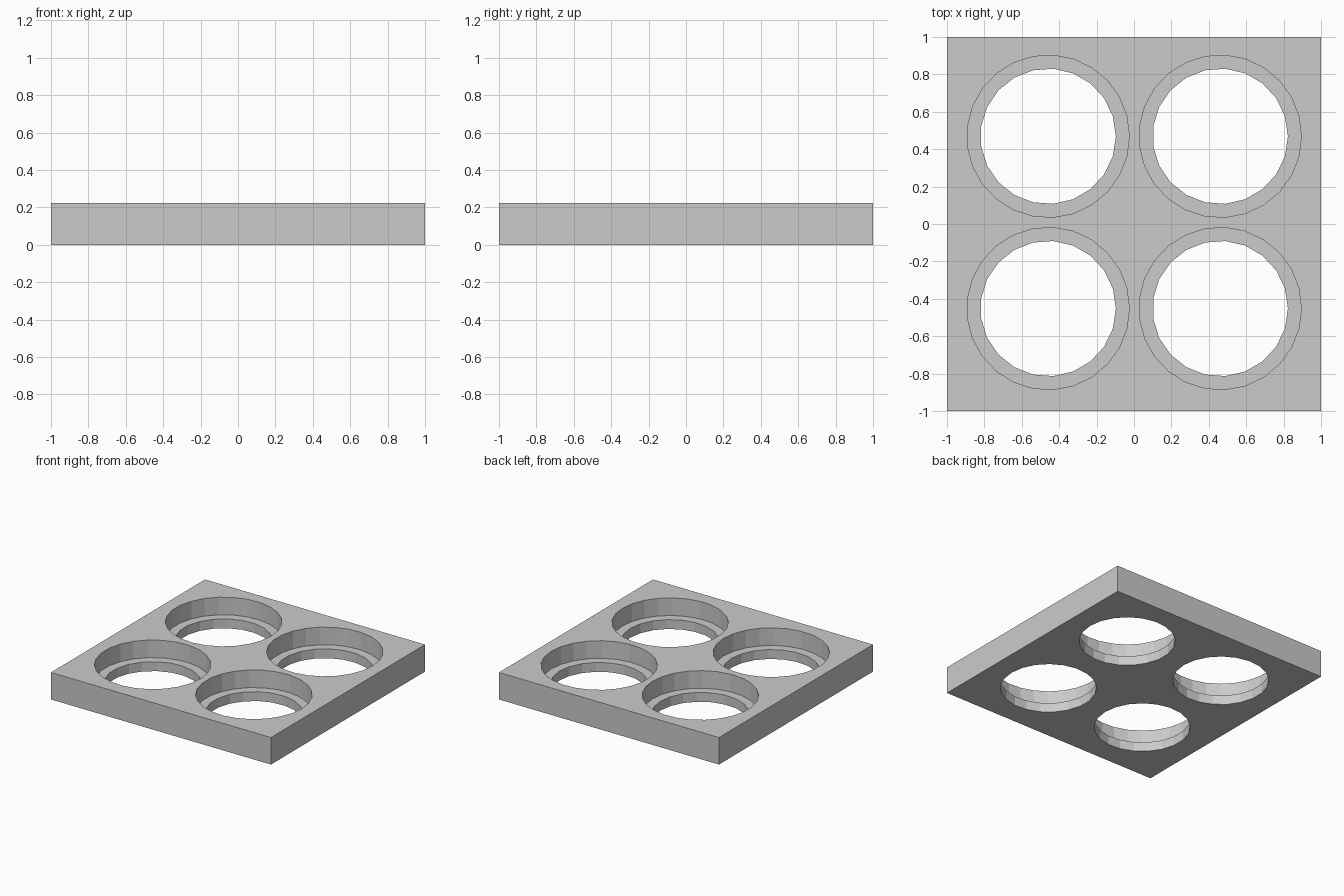
import bpy
import math

cube = bpy.data.objects.get("Cube")
if cube:
    bpy.data.objects.remove(cube, do_unlink=True)

HEIGHT = 0.222
LEDGE = 0.077

grey = bpy.data.materials.new("plain grey")
grey.use_nodes = True
COLOUR = (0.6, 0.6, 0.6, 1)
grey.diffuse_color = COLOUR
grey.node_tree.nodes["Principled BSDF"].inputs["Base Color"].default_value = COLOUR


def hole_cutter(name, x, y, radius, sides, bottom, top):
    """Upright prism with its first corner towards +x."""
    bpy.ops.mesh.primitive_cylinder_add(
        vertices=sides, radius=radius, depth=top - bottom,
        location=(x, y, (top + bottom) / 2), rotation=(0, 0, -math.pi / 2))
    cutter = bpy.context.object
    cutter.name = name
    cutter.data.materials.append(grey)
    cutter.hide_render = True
    return cutter


# Square plate
bpy.ops.mesh.primitive_cube_add(size=1, location=(0, 0, HEIGHT / 2))
plate = bpy.context.object
plate.name = "tray_plate"
plate.scale = (2, 2, HEIGHT)
bpy.ops.object.transform_apply(location=True, rotation=False, scale=True)
plate.data.materials.append(grey)

# Four stepped holes: a wide recess above a narrower through hole
cutters = []
for x in (-0.459, 0.461):
    for y in (-0.452, 0.469):
        cutters.append(hole_cutter("recess_cutter", x, y, 0.434, 25, LEDGE, HEIGHT + 0.1))
        cutters.append(hole_cutter("through_cutter", x, y, 0.362, 21, -0.1, HEIGHT + 0.05))

bpy.ops.object.select_all(action="DESELECT")
bpy.context.view_layer.objects.active = plate
plate.select_set(True)
for cutter in cutters:
    cut = plate.modifiers.new("cut", "BOOLEAN")
    cut.operation = "DIFFERENCE"
    cut.solver = "EXACT"
    cut.object = cutter
    bpy.ops.object.modifier_apply(modifier=cut.name)
    bpy.data.objects.remove(cutter, do_unlink=True)

bpy.ops.object.shade_flat()
